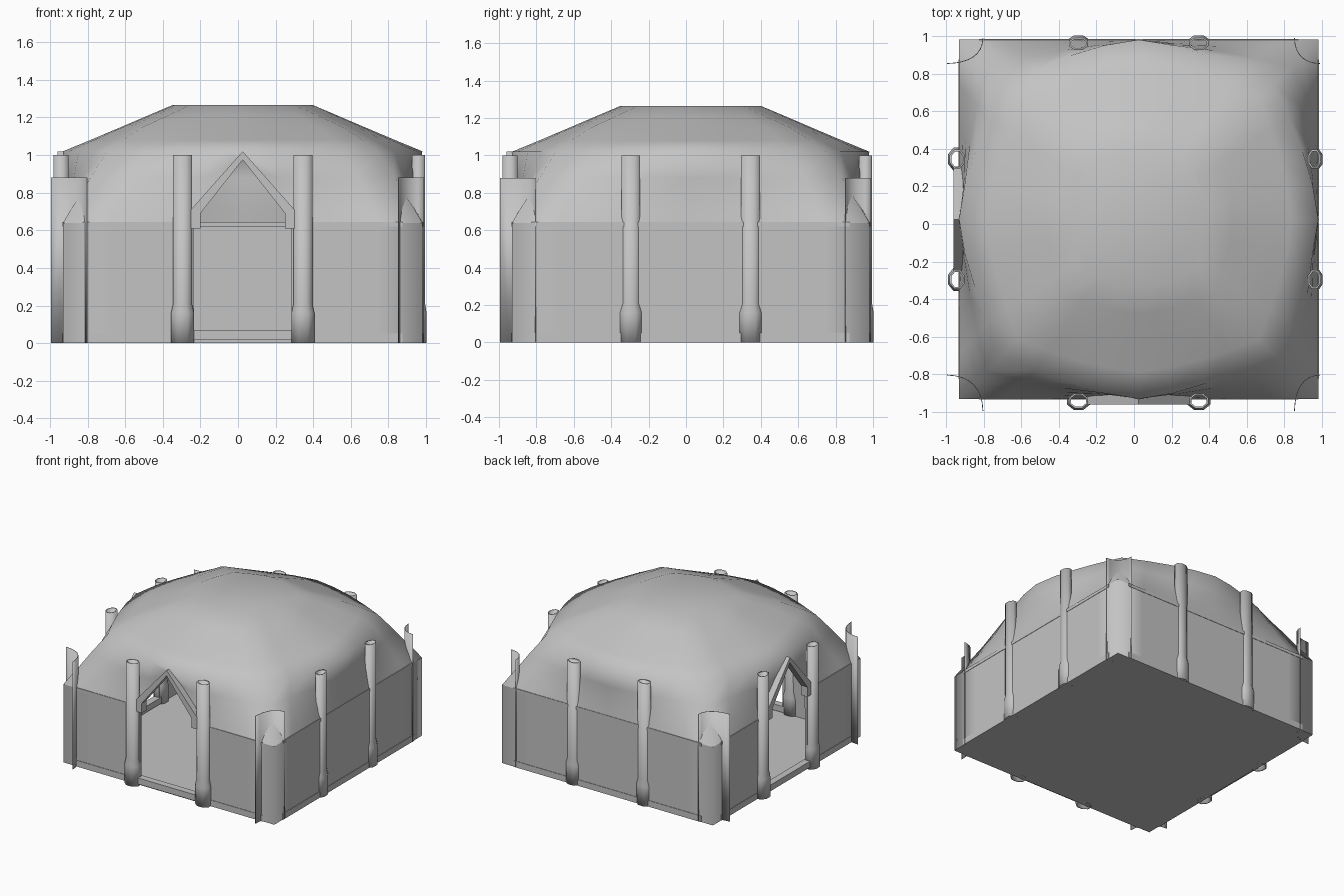
import bpy, bmesh, math
from mathutils import Matrix, Vector

cube = bpy.data.objects.get("Cube")
if cube:
    bpy.data.objects.remove(cube)

C = 0.025                       # building centre offset in x and y
HALF = 0.955                    # half width of the walls

grey = bpy.data.materials.new("plain grey")
grey.use_nodes = True
colour = (0.55, 0.55, 0.55, 1)
grey.diffuse_color = colour
grey.node_tree.nodes["Principled BSDF"].inputs["Base Color"].default_value = colour


def add(name, bm, turn=0, smooth=False):
    """Finish a mesh built for the front side and turn it to another side."""
    bmesh.ops.recalc_face_normals(bm, faces=bm.faces)
    bm.transform(Matrix.Translation((C, C, 0)) @ Matrix.Rotation(turn * math.pi / 2, 4, 'Z'))
    mesh = bpy.data.meshes.new(name)
    bm.to_mesh(mesh)
    bm.free()
    mesh.materials.append(grey)
    obj = bpy.data.objects.new(name, mesh)
    bpy.context.collection.objects.link(obj)
    if smooth:
        bpy.ops.object.select_all(action='DESELECT')
        obj.select_set(True)
        bpy.context.view_layer.objects.active = obj
        bpy.ops.object.shade_smooth_by_angle(angle=math.radians(65))
    return obj


def prism(outline, near, far):
    """Extrude a front outline of (x, z) points between two depths."""
    bm = bmesh.new()
    face = bm.faces.new([bm.verts.new((x, -near, z)) for x, z in outline])
    out = bmesh.ops.extrude_face_region(bm, geom=[face])
    verts = [g for g in out["geom"] if isinstance(g, bmesh.types.BMVert)]
    bmesh.ops.translate(bm, verts=verts, vec=(0, near - far, 0))
    return bm


def box(x0, x1, z0, z1, near, far):
    return prism([(x0, z0), (x1, z0), (x1, z1), (x0, z1)], near, far)


def solidify(obj, thickness):
    mod = obj.modifiers.new("thickness", 'SOLIDIFY')
    mod.thickness = thickness
    mod.offset = -1


# Walls, floor and domed roof as one shell, square below and round above;
# each ring is height, reach at the middle of a side, reach at the hip
rings = [(0, HALF, HALF), (.64, HALF, HALF), (.70, .95, .92), (.77, .945, .875),
         (.88, .945, .81), (1.02, .955, .72), (1.08, .81, .64), (1.15, .645, .53),
         (1.21, .505, .40), (1.265, .375, .28)]
bm = bmesh.new()
loops = []
for z, middle, hip in rings:
    loop = []
    for k in range(4):
        rot = Matrix.Rotation(k * math.pi / 2, 2)
        for i in range(-3, 5):
            t = i / 4
            reach = middle + (hip - middle) * abs(t) ** 1.5
            loop.append(bm.verts.new((*(rot @ Vector((t * hip, -reach))), z)))
    loops.append(loop)
for low, high in zip(loops, loops[1:]):
    for i in range(len(low)):
        j = (i + 1) % len(low)
        bm.faces.new((low[i], low[j], high[j], high[i])).smooth = True
bm.faces.new(loops[0])
bm.faces.new(loops[-1]).smooth = True
for loop in loops[:2]:
    for i in range(len(loop)):
        bm.edges.get((loop[i - 1], loop[i])).smooth = False
shell = add("shell", bm)
solidify(shell, 0.02)

# Pointed doorways cut through the front and the model's right side
doorway = [(-.26, .04), (.26, .04), (.26, .66), (0, .985), (-.26, .66)]
for turn in (0, 3):
    cutter = add("doorway_cutter", prism(doorway, .85, 1.1), turn)
    cutter.hide_render = True
    mod = shell.modifiers.new("doorway", 'BOOLEAN')
    mod.operation, mod.solver, mod.object = 'DIFFERENCE', 'EXACT', cutter
bpy.context.view_layer.update()
cut = bpy.data.meshes.new_from_object(shell.evaluated_get(bpy.context.evaluated_depsgraph_get()))
shell.modifiers.clear()
shell.data = cut
for obj in [o for o in bpy.data.objects if o.name.startswith("doorway_cutter")]:
    bpy.data.objects.remove(obj)

# Gable frame and threshold of each doorway
half = [(0, 1.02), (.275, .71), (.275, .61), (.225, .61), (.225, .69), (0, .975)]
gable = half + [(-x, z) for x, z in half[-2:0:-1]]
for turn in (0, 3):
    add("door_gable", prism(gable, .925, .985), turn)
    add("threshold", box(-.28, .28, .02, .07, .93, .985), turn)

# Two hollow flattened columns on every side, with a thicker foot
profile = [(0, .066), (.16, .066), (.21, .054), (1.0, .054)]
for turn in range(4):
    depth, flatten = (.965, .8) if turn in (0, 3) else (.935, .7)
    for x in (-.32, .32):
        bm = bmesh.new()
        column = []
        for z, r in profile:
            angles = [math.radians(22.5 + 45 * i) for i in range(8)]
            column.append([bm.verts.new((x + r * math.cos(a),
                                         flatten * r * math.sin(a) - depth, z))
                           for a in angles])
        for low, high in zip(column, column[1:]):
            for i in range(8):
                bm.faces.new((low[i - 1], low[i], high[i], high[i - 1]))
        solidify(add("column", bm, turn, smooth=True), 0.01)

# Rail along the wall tops and skirting along the wall feet, broken at the doorways
for turn in range(4):
    spans = [(-.85, -.275), (.275, .85)] if turn in (0, 3) else [(-.85, .85)]
    for x0, x1 in spans:
        add("wall_rail", box(x0, x1, .62, .645, .925, .958), turn)
        add("skirting", box(x0, x1, 0, .05, .95, .959), turn)

# Thin curved sheets standing across the corners
for sx in (-1, 1):
    for sy in (-1, 1):
        ox, oy = (.963 if s > 0 else 1.02 for s in (sx, sy))
        a, b = Vector((sx * ox, sy * .83)), Vector((sx * .83, sy * oy))
        bend = Vector((sx * .835, sy * .835))
        bm = bmesh.new()
        pairs = []
        for i in range(9):
            t = i / 8
            p = a.lerp(bend, t).lerp(bend.lerp(b, t), t)
            pairs.append([bm.verts.new((*p, z)) for z in (0, .88)])
        for p, q in zip(pairs, pairs[1:]):
            bm.faces.new((p[0], q[0], q[1], p[1]))
        solidify(add("corner_sheet", bm, smooth=True), 0.004)
